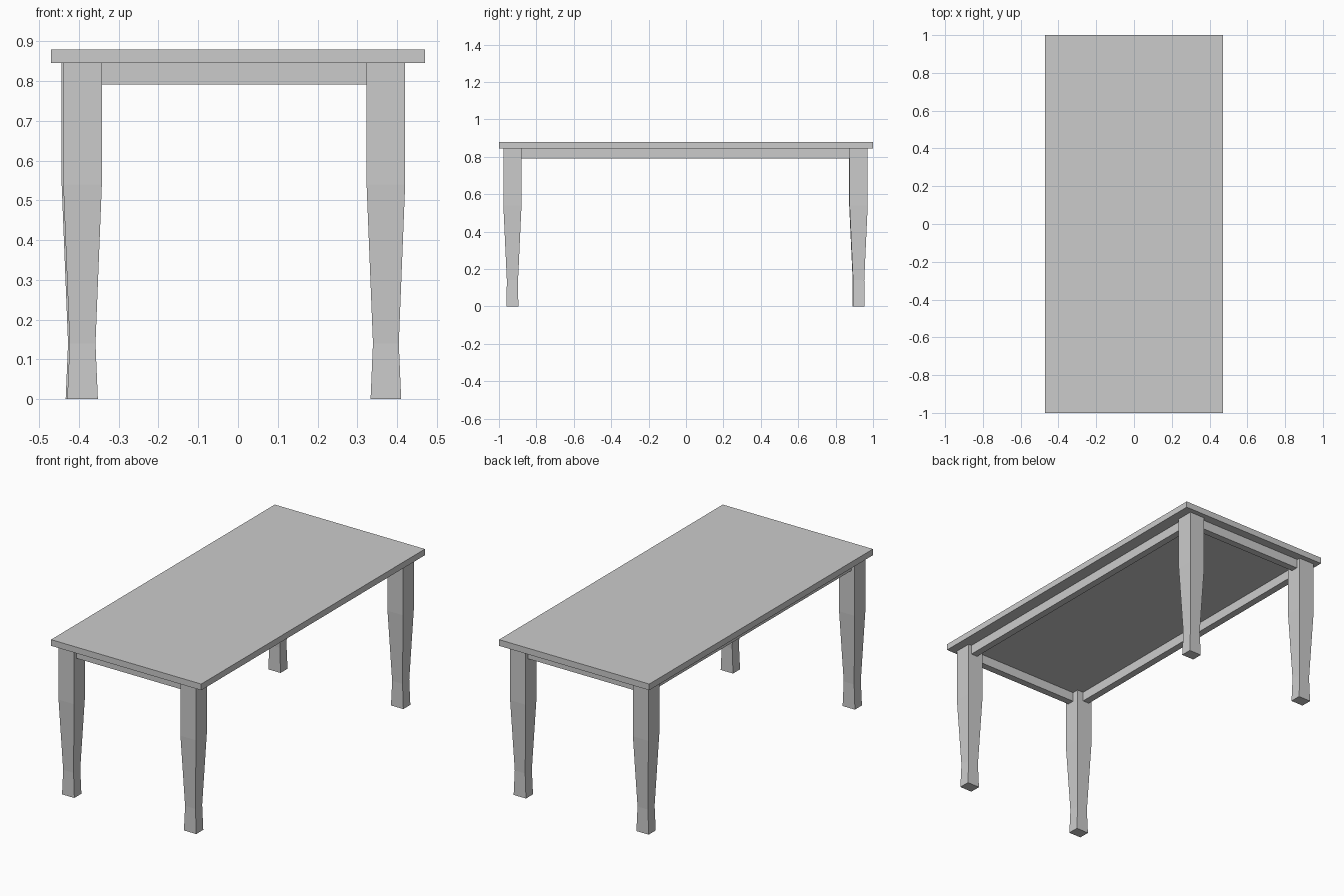
import bpy
import bmesh

cube = bpy.data.objects.get("Cube")
if cube:
    bpy.data.objects.remove(cube, do_unlink=True)

# Single grey finish
grey = bpy.data.materials.new("plain_grey")
grey.use_nodes = True
color = (0.6, 0.6, 0.6, 1)
grey.diffuse_color = color
grey.node_tree.nodes["Principled BSDF"].inputs["Base Color"].default_value = color

TOP, UNDER, APRON_LOW = 0.88, 0.845, 0.792


def loft(name, sections):
    """Closed solid through rectangles (x0, x1, y0, y1, z), lowest first."""
    bm = bmesh.new()
    rings = [[bm.verts.new(p) for p in
              ((x0, y0, z), (x1, y0, z), (x1, y1, z), (x0, y1, z))]
             for x0, x1, y0, y1, z in sections]
    for low, high in zip(rings, rings[1:]):
        for i in range(4):
            j = (i + 1) % 4
            bm.faces.new((low[i], low[j], high[j], high[i]))
    bm.faces.new(rings[0][::-1])
    bm.faces.new(rings[-1])
    mesh = bpy.data.meshes.new(name)
    bm.to_mesh(mesh)
    bm.free()
    mesh.materials.append(grey)
    obj = bpy.data.objects.new(name, mesh)
    bpy.context.collection.objects.link(obj)
    return obj


def box(name, x0, x1, y0, y1, z0, z1):
    return loft(name, [(x0, x1, y0, y1, z0), (x0, x1, y0, y1, z1)])


# Tabletop
box("tabletop", -0.47, 0.47, -1, 1, UNDER, TOP)

# Tapered legs with flared feet: half width, half depth, height
PROFILE = [(0.0385, 0.0315, 0), (0.0325, 0.03, 0.14),
           (0.0485, 0.0485, 0.54), (0.0485, 0.0485, UNDER)]
LEGS = {"front_right_leg": (-0.391, -0.928), "front_left_leg": (0.372, -0.928),
        "back_right_leg": (-0.395, 0.921), "back_left_leg": (0.372, 0.923)}
for name, (cx, cy) in LEGS.items():
    loft(name, [(cx - w, cx + w, cy - d, cy + d, z) for w, d, z in PROFILE])

# Aprons between the legs, set back from their outer faces
HALF = 0.0485
INSET, THICK = 0.02, 0.04
x_in = (-0.391 + HALF, 0.372 - HALF)
y_in = (-0.928 + HALF, 0.922 - HALF)
for name, side, c in (("front_apron", -1, -0.928), ("back_apron", 1, 0.922)):
    outer = c + side * (HALF - INSET)
    y0, y1 = sorted((outer, outer - side * THICK))
    box(name, x_in[0], x_in[1], y0, y1, APRON_LOW, UNDER)
for name, side, c in (("right_apron", -1, -0.393), ("left_apron", 1, 0.372)):
    outer = c + side * (HALF - INSET)
    x0, x1 = sorted((outer, outer - side * THICK))
    box(name, x0, x1, y_in[0], y_in[1], APRON_LOW, UNDER)
